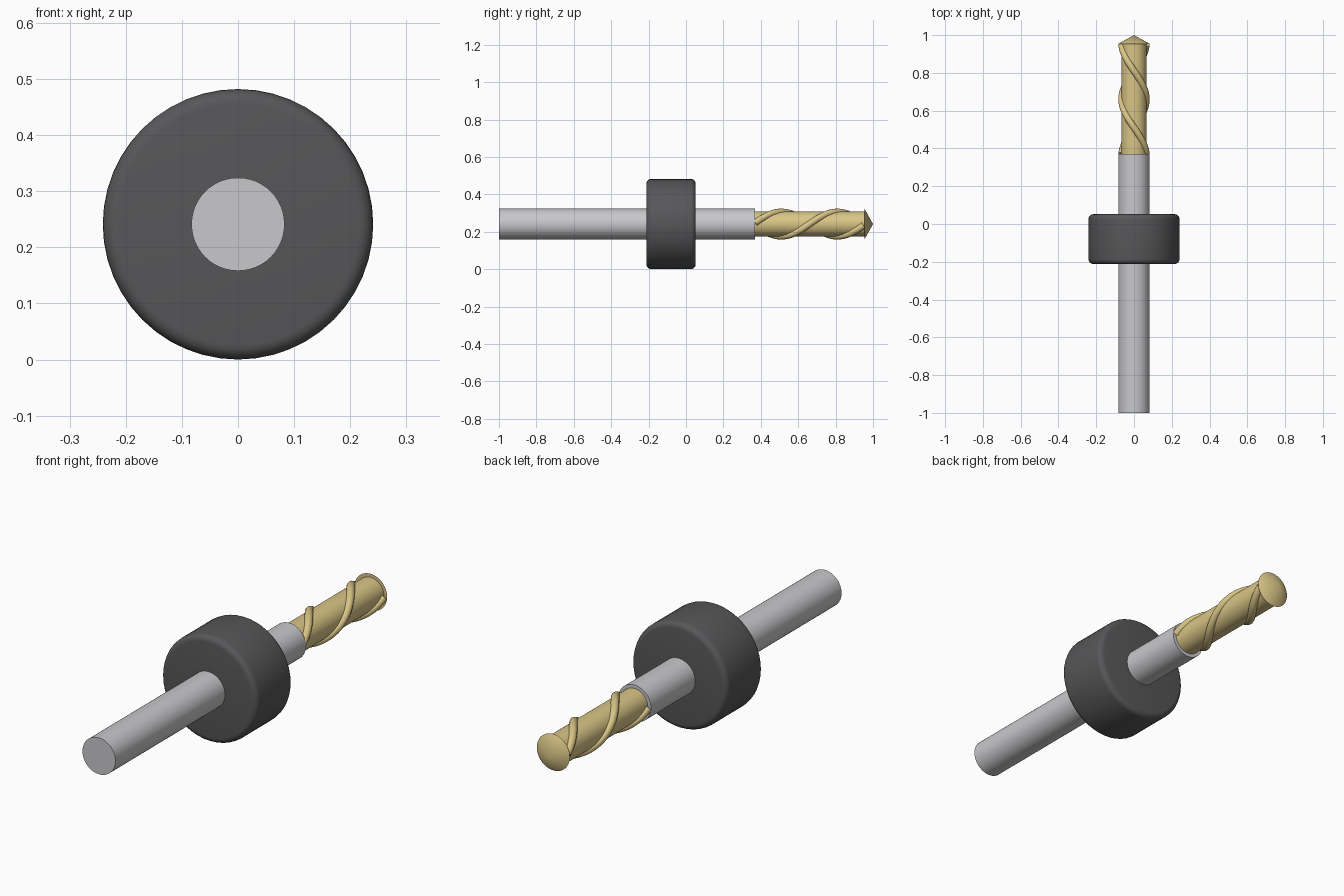
import bpy, bmesh, math
from mathutils import Vector

AXIS_Z = 0.241      # height of the tool's axis
SIDES = 48

cube = bpy.data.objects.get("Cube")
if cube:
    bpy.data.objects.remove(cube, do_unlink=True)


def material(name, rgb, metallic=0.0):
    mat = bpy.data.materials.new(name)
    mat.use_nodes = True
    color = (*rgb, 1.0)
    mat.diffuse_color = color
    shader = mat.node_tree.nodes["Principled BSDF"]
    shader.inputs["Base Color"].default_value = color
    shader.inputs["Roughness"].default_value = 0.5
    return mat


def add_object(name, mesh, mat, angle=35):
    obj = bpy.data.objects.new(name, mesh)
    bpy.context.collection.objects.link(obj)
    mesh.materials.clear()
    mesh.materials.append(mat)
    bpy.ops.object.select_all(action="DESELECT")
    obj.select_set(True)
    bpy.context.view_layer.objects.active = obj
    bpy.ops.object.shade_smooth_by_angle(angle=math.radians(angle))
    return obj


def lathe(name, profile, mat, angle=35):
    """Spin a (radius, y) profile around the tool's axis."""
    bm = bmesh.new()
    verts = [bm.verts.new((r, y, AXIS_Z)) for r, y in profile]
    edges = [bm.edges.new(pair) for pair in zip(verts, verts[1:])]
    bmesh.ops.spin(bm, geom=verts + edges, cent=(0, 0, AXIS_Z), axis=(0, 1, 0),
                   angle=math.tau, steps=SIDES, use_merge=True)
    bmesh.ops.remove_doubles(bm, verts=bm.verts, dist=1e-5)
    bmesh.ops.recalc_face_normals(bm, faces=bm.faces)
    mesh = bpy.data.meshes.new(name)
    bm.to_mesh(mesh)
    bm.free()
    return add_object(name, mesh, mat, angle)


def rod(name, radius, start, end, mat):
    return lathe(name, [(0, start), (radius, start), (radius, end), (0, end)], mat)


def helix(name, phase, start, end, mat, radius=0.065, thickness=0.018, half_turn=0.3):
    """Round ridge winding around the cutter core."""
    curve = bpy.data.curves.new(name + "_path", "CURVE")
    curve.dimensions = "3D"
    curve.bevel_depth = thickness
    curve.bevel_resolution = 4
    curve.use_fill_caps = True
    steps = 64
    spline = curve.splines.new("POLY")
    spline.points.add(steps)
    for i, point in enumerate(spline.points):
        y = start + (end - start) * i / steps
        a = phase + math.pi * (y - 0.36) / half_turn
        pos = Vector((radius * math.cos(a), y, AXIS_Z + radius * math.sin(a)))
        point.co = (*pos, 1)
    path = bpy.data.objects.new(name + "_path", curve)
    bpy.context.collection.objects.link(path)
    bpy.context.view_layer.update()
    graph = bpy.context.evaluated_depsgraph_get()
    mesh = bpy.data.meshes.new_from_object(path.evaluated_get(graph))
    bpy.data.objects.remove(path, do_unlink=True)
    return add_object(name, mesh, mat, 50)


steel = material("steel grey", (0.58, 0.58, 0.60))
rubber = material("dark grey", (0.095, 0.095, 0.10))
gold = material("pale gold", (0.70, 0.56, 0.24))

# Straight shank
rod("shank", 0.083, -1.0, 0.37, steel)

# Collar with rounded rims
front, back, outer, fillet = -0.212, 0.052, 0.241, 0.026
collar = [(0, front)]
for center_y, first in ((front + fillet, -90), (back - fillet, 0)):
    for k in range(6):
        a = math.radians(first + 18 * k)
        collar.append((outer - fillet + fillet * math.cos(a),
                       center_y + fillet * math.sin(a)))
collar.append((0, back))
lathe("collar", collar, rubber)

# Cutter core, the two spiral ridges and the pointed tip
rod("cutter_core", 0.067, 0.36, 0.955, gold)
for side, phase in (("left", 0), ("right", math.pi)):
    helix(side + "_spiral_ridge", phase, 0.37, 0.95, gold)
lathe("cutter_tip", [(0, 0.954), (0.083, 0.954), (0, 1.0)], gold)
